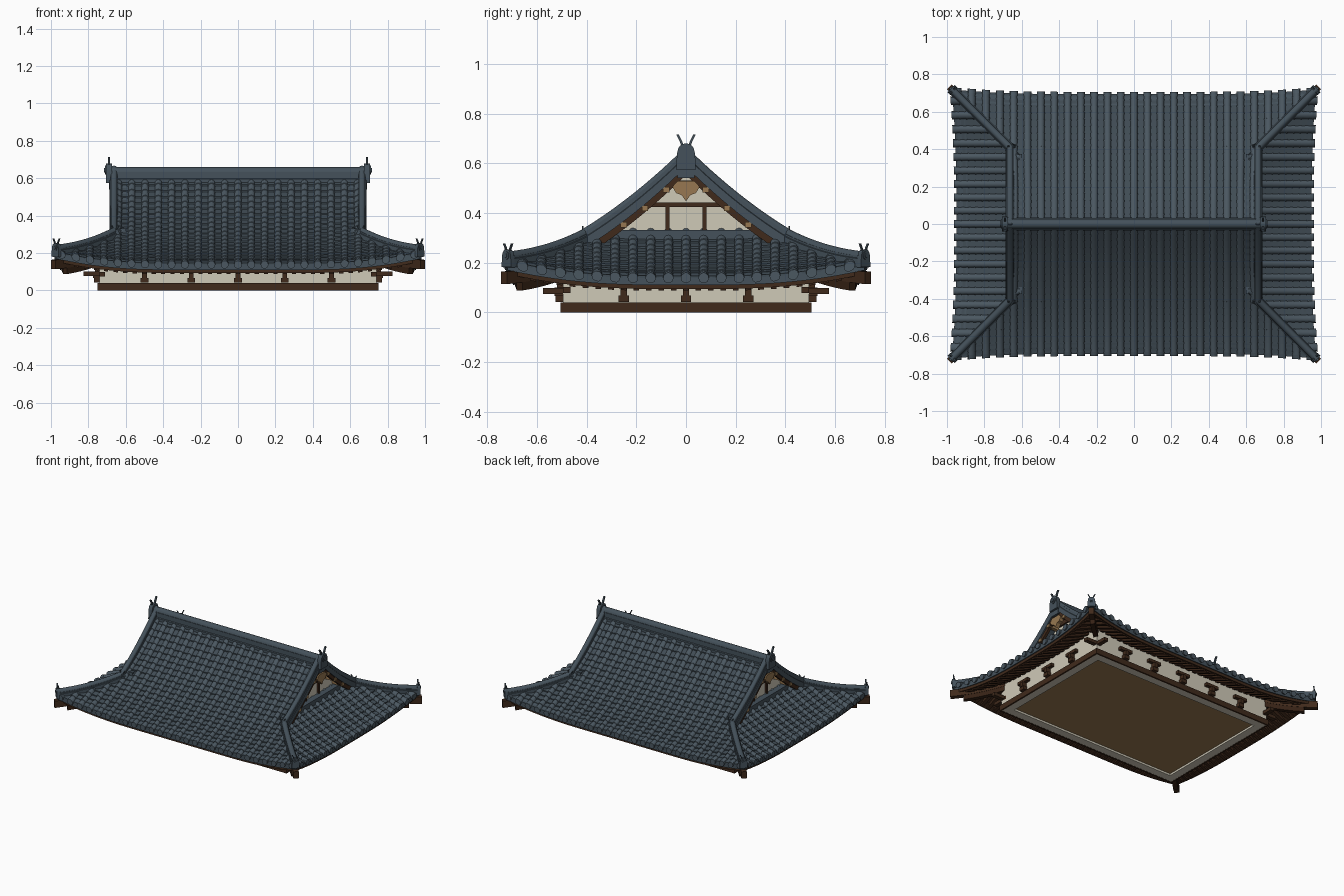
import bpy, bmesh, math
from math import sin, cos, pi

if "Cube" in bpy.data.objects:
    bpy.data.objects.remove(bpy.data.objects["Cube"])

def mat(name, r, g, b):
    m = bpy.data.materials.new(name)
    m.diffuse_color = [(c / 255) ** 2.2 for c in (r, g, b)] + [1]
    m.use_nodes = True
    m.node_tree.nodes["Principled BSDF"].inputs["Base Color"].default_value = m.diffuse_color
    return m

SLATE = mat("slate tile", 76, 88, 97)
PAN = mat("slate pan", 66, 77, 85)
RIDGE = mat("ridge slate", 70, 82, 91)
WOOD = mat("dark wood", 66, 46, 33)
RAFTER = mat("rafter wood", 56, 38, 27)
TAN = mat("tan wood", 150, 119, 82)
PLASTER = mat("plaster", 206, 200, 182)

def make(name, verts, faces, m, closed=True, smooth=False):
    me = bpy.data.meshes.new(name)
    me.from_pydata([tuple(v) for v in verts], [], faces)
    if closed:
        bm = bmesh.new()
        bm.from_mesh(me)
        bmesh.ops.recalc_face_normals(bm, faces=bm.faces)
        bm.to_mesh(me)
        bm.free()
    me.materials.append(m)
    ob = bpy.data.objects.new(name, me)
    bpy.context.collection.objects.link(ob)
    if smooth:
        bpy.ops.object.select_all(action='DESELECT')
        ob.select_set(True)
        bpy.context.view_layer.objects.active = ob
        bpy.ops.object.shade_smooth_by_angle(angle=math.radians(40))
    return ob

# roof surface: distance d in from the eave, position a along the eave
EX, EY, STEP, PITCH = 0.95, 0.695, 0.036, 0.071

def prof(d):
    return 0.14 + 0.35 * d + 0.46 * d * max(d, 0)

def P(face, a, d, off=0.0):
    """face 0 front, 1 right, 2 back, 3 left; corners sweep up and out"""
    x, y, o = (a, -(EY - d), EX - abs(a)) if face % 2 == 0 else (EX - d, a, EY - abs(a))
    lift = 0.06 * min(1.1, max(0, 1 - max(d, o) / 0.6)) ** 2.5
    k = 0.4 * lift
    x += math.copysign(k, x) * min(1, abs(x) / 0.3)
    y += math.copysign(k, y) * min(1, abs(y) / 0.3)
    s = 1 if face < 2 else -1
    return (s * x, s * y, prof(d) + lift + off)

def limit(face, d):
    return max(EX - d, 0.68) if face % 2 == 0 else EY - d

def dmax(face, a):
    if face % 2 == 0:
        return 0.67 if abs(a) < 0.66 else EX - abs(a)
    return min(0.36, EY - abs(a))

def prism(rings, V, F):
    """closed tube through rings of equal length"""
    b, n = len(V), len(rings[0])
    for r in rings:
        V += r
    for i in range(len(rings) - 1):
        for j in range(n):
            p, q = b + i * n + j, b + i * n + (j + 1) % n
            F.append((p, q, q + n, p + n))
    F.append(tuple(range(b, b + n)))
    F.append(tuple(range(b + (len(rings) - 1) * n, b + len(rings) * n)))

def boxes(name, specs, m):
    V, F = [], []
    for x0, x1, y0, y1, z0, z1 in specs:
        prism([[(x0, y0, z), (x1, y0, z), (x1, y1, z), (x0, y1, z)] for z in (z0, z1)], V, F)
    return make(name, V, F, m)

SIDES = ("front", "right", "back", "left")
for f in range(4):
    # stepped pan tiles
    V, F, N = [], [], 28
    top, d = (EY if f % 2 == 0 else 0.36), 0.0
    while d < top - 1e-6:
        e = min(d + STEP, top)
        b = len(V)
        for dd, off in ((d, -0.002), (d, 0.007), (e, 0.0)):
            V += [P(f, (2 * i / N - 1) * limit(f, dd), dd, off) for i in range(N + 1)]
        for r in range(2):
            for i in range(N):
                p = b + r * (N + 1) + i
                F.append((p, p + 1, p + N + 2, p + N + 1))
        d = e
    make(SIDES[f] + "_pan_tiles", V, F, PAN, closed=False)

    # overlapping round tiles in rows, with full discs at the eave
    V, F = [], []
    for k in range(-13, 14):
        a = k * PITCH
        if abs(a) > limit(f, 0) - 0.02:
            continue
        end, d = dmax(f, a), -0.008
        while d < end - 0.01:
            e, b = min(d + STEP, end), len(V)
            for dd, r in ((d, 0.021), (e, 0.0175)):
                V += [P(f, a - r * cos(pi * j / 6), dd, 0.002 + r * sin(pi * j / 6)) for j in range(7)]
            F += [(b + j, b + j + 1, b + j + 8, b + j + 7) for j in range(6)]
            F.append(tuple(range(b + 6, b - 1, -1)))
            d = e
        ring = [[P(f, a + 0.021 * cos(pi * j / 5), dd, 0.002 + 0.021 * sin(pi * j / 5))
                 for j in range(10)] for dd in (-0.012, 0.01)]
        prism(ring, V, F)
    make(SIDES[f] + "_round_tiles", V, F, SLATE, closed=False, smooth=True)

    # eave edge, wooden fascia and soffit, following the curve
    for nm, d0, d1, o0, o1, m in (("eave_edge", 0, 0.06, -0.03, 0.004, RIDGE),
                                  ("fascia", 0.012, 0.05, -0.05, -0.028, WOOD),
                                  ("soffit", 0.03, 0.25, -0.042, -0.03, RAFTER)):
        rings = []
        for i in range(33):
            t = i / 16 - 1
            rings.append([P(f, t * (limit(f, 0) - dd), dd, o)
                          for dd, o in ((d0, o0), (d1, o0), (d1, o1), (d0, o1))])
        V, F = [], []
        prism(rings, V, F)
        make(SIDES[f] + "_" + nm, V, F, m)

    # rafters
    V, F = [], []
    for k in range(-18, 19):
        a = k * 0.05
        end = min(0.24, limit(f, 0) - abs(a))
        if end > 0.05:
            prism([[P(f, a + s * 0.011, dd, o) for s, o in ((-1, -0.062), (1, -0.062), (1, -0.038), (-1, -0.038))]
                   for dd in (0.025, (0.025 + end) / 2, end)], V, F)
    make(SIDES[f] + "_rafters", V, F, RAFTER)

def sweep(name, pts, sect, m, smooth=False):
    """sect is (lateral, up) pairs, kept upright along the path"""
    rings = []
    for i, p in enumerate(pts):
        q, r = pts[max(i - 1, 0)], pts[min(i + 1, len(pts) - 1)]
        tx, ty = r[0] - q[0], r[1] - q[1]
        n = math.hypot(tx, ty)
        rings.append([(p[0] - ty / n * u, p[1] + tx / n * u, p[2] + w) for u, w in sect])
    V, F = [], []
    prism(rings, V, F)
    return make(name, V, F, m, smooth=smooth)

def ridge_section(w, h):
    r = 0.75 * w
    s = [(-w, -0.02), (-w, 0.35 * h), (-0.85 * w, 0.4 * h), (-0.85 * w, h - r)]
    s += [(-r * cos(pi * j / 6), h - r + r * sin(pi * j / 6)) for j in range(7)]
    return s + [(0.85 * w, h - r), (0.85 * w, 0.4 * h), (w, 0.35 * h), (w, -0.02)]

def rect(w, z0, z1):
    return [(-w, z0), (w, z0), (w, z1), (-w, z1)]

# end ornament: arched plate, round boss and two horns
def ornament(name, pos, yaw, s):
    V, F = [], []
    arch = [(-0.04, 0), (-0.036, 0.065)] + [(-0.034 * cos(pi * j / 8), 0.071 + 0.034 * sin(pi * j / 8))
                                            for j in range(1, 8)] + [(0.036, 0.065), (0.04, 0)]
    prism([[(x, u, w) for u, w in arch] for x in (-0.015, 0.015)], V, F)
    for r, x in ((0.024, 0.02), (0.013, 0.026)):
        prism([[(xx, r * cos(pi * j / 6), 0.068 + r * sin(pi * j / 6)) for j in range(12)] for xx in (0, x)], V, F)
    for g in (-1, 1):
        prism([[(q * 0.006, g * u + p * 0.005, w) for p, q in ((-1, -1), (1, -1), (1, 1), (-1, 1))]
               for u, w in ((0.013, 0.09), (0.021, 0.115), (0.034, 0.14))], V, F)
    c, n = cos(yaw), sin(yaw)
    V = [(pos[0] + s * (x * c - y * n), pos[1] + s * (x * n + y * c), pos[2] + s * z) for x, y, z in V]
    make(name, V, F, RIDGE, smooth=True)

# main ridge
sweep("main_ridge", [(-0.69, 0, 0.56), (0.69, 0, 0.56)], ridge_section(0.034, 0.1), RIDGE, True)
for s in (-1, 1):
    ornament("main_ridge_end", (0.69 * s, 0, 0.575), 0 if s > 0 else pi, 1.0)

for sx in (-1, 1):
    for sy in (-1, 1):
        # descending ridge, verge and bargeboard along the gable edge
        ys = [0.42 - 0.42 * i / 12 for i in range(13)]
        path = [(sx * 0.663, sy * y, prof(EY - y)) for y in ys]
        sweep("descending_ridge", path, ridge_section(0.023, 0.062), RIDGE, True)
        ornament("descending_ridge_end", (sx * 0.655, sy * 0.415, prof(0.28) - 0.01), sy * pi / 2, 0.6)
        sweep("verge", [(sx * 0.64, y, z) for x, y, z in path], rect(0.045, -0.014, 0.003), RIDGE)
        sweep("bargeboard", [(sx * 0.667, y, z) for x, y, z in path[1:]], rect(0.01, -0.052, 0.0), WOOD)
        for y in (0.25, 0.165, 0.08):
            z, x = prof(EY - y) - 0.035, sorted((sx * 0.6, sx * 0.684))
            boxes("purlin_end", [(x[0], x[1], sy * y - 0.013, sy * y + 0.013, z - 0.011, z + 0.011)], TAN)
        # hip ridge and the two corner beams under it
        def hip(d, off=0):
            x, y, z = P(0, EX - d, d, off)
            return (sx * x, -sy * y, z)
        line = lambda a, b: [hip(a + (b - a) * i / 14) for i in range(15)]
        sweep("hip_ridge", line(0.29, 0.0), ridge_section(0.025, 0.045), RIDGE, True)
        px, py, pz = hip(0.003)
        ornament("hip_ridge_end", (px, py, pz - 0.018), math.atan2(sy, sx), 0.68)
        sweep("upper_corner_beam", line(0.25, -0.012), rect(0.018, -0.085, -0.035), WOOD)
        sweep("lower_corner_beam", line(0.25, 0.045), rect(0.016, -0.118, -0.08), RAFTER)

    # gable wall and its timbers
    edge = [(0.4 * i / 10, prof(EY - 0.4 * abs(i) / 10) - 0.012) for i in range(-10, 11)]
    edge = [(-0.4, 0.22)] + edge + [(0.4, 0.22)]
    V, F = [], []
    prism([[(sx * x, y, z) for y, z in edge] for x in (0.575, 0.6)], V, F)
    make("gable_wall", V, F, PLASTER)
    x0, x1 = sorted((sx * 0.59, sx * 0.612))
    boxes("gable_timbers", [(x0, x1, -0.17, 0.17, 0.423, 0.441)] +
          [(x0, x1, c - 0.008, c + 0.008, 0.31, 0.43) for c in (-0.075, 0.075)] +
          [(x0, x1, -0.07, 0.07, 0.5, 0.53)], WOOD)
    pend = [(-0.055, 0.505), (-0.035, 0.528), (0.035, 0.528), (0.055, 0.505), (0.04, 0.48),
            (0.018, 0.472), (0, 0.447), (-0.018, 0.472), (-0.04, 0.48)]
    V, F = [], []
    prism([[(sx * x, y, z) for y, z in pend] for x in (0.655, 0.686)], V, F)
    make("gable_pendant", V, F, TAN)
    sweep("gable_base_ridge", [(sx * 0.622, -0.375, 0.3), (sx * 0.622, 0.375, 0.3)], rect(0.022, -0.03, 0.032), RIDGE)

# walls, base band and ceiling
def frame(x, y, t, z0, z1):
    return [(-x, x, s * (y - t / 2) - t / 2, s * (y - t / 2) + t / 2, z0, z1) for s in (-1, 1)] + \
           [(s * (x - t / 2) - t / 2, s * (x - t / 2) + t / 2, t - y, y - t, z0, z1) for s in (-1, 1)]

boxes("plaster_wall", frame(0.74, 0.495, 0.06, 0.001, 0.2), PLASTER)
boxes("base_band", frame(0.75, 0.505, 0.012, 0, 0.04), WOOD)
boxes("ceiling", [(-0.69, 0.69, -0.445, 0.445, 0.015, 0.03)], TAN)

# wall brackets: block, post and arm
B = []
for s in (-1, 1):
    for x in (-0.5, -0.25, 0, 0.25, 0.5):
        for w, o, z0, z1 in ((0.021, 0.525, 0.042, 0.068), (0.013, 0.53, 0.066, 0.1), (0.05, 0.52, 0.1, 0.122)):
            B.append((x - w, x + w, *sorted((s * 0.48, s * o)), z0, z1))
    for y in (-0.25, 0, 0.25):
        for w, o, z0, z1 in ((0.021, 0.77, 0.042, 0.068), (0.013, 0.775, 0.066, 0.1), (0.05, 0.765, 0.1, 0.122)):
            B.append((*sorted((s * 0.72, s * o)), y - w, y + w, z0, z1))
boxes("wall_brackets", B, WOOD)

# beam ends crossing at the wall corners
B = []
for sx in (-1, 1):
    for sy in (-1, 1):
        B.append((*sorted((sx * 0.7, sx * 0.825)), *sorted((sy * 0.465, sy * 0.495)), 0.078, 0.102))
        B.append((*sorted((sx * 0.71, sx * 0.74)), *sorted((sy * 0.45, sy * 0.575)), 0.074, 0.098))
boxes("corner_beam_ends", B, WOOD)
